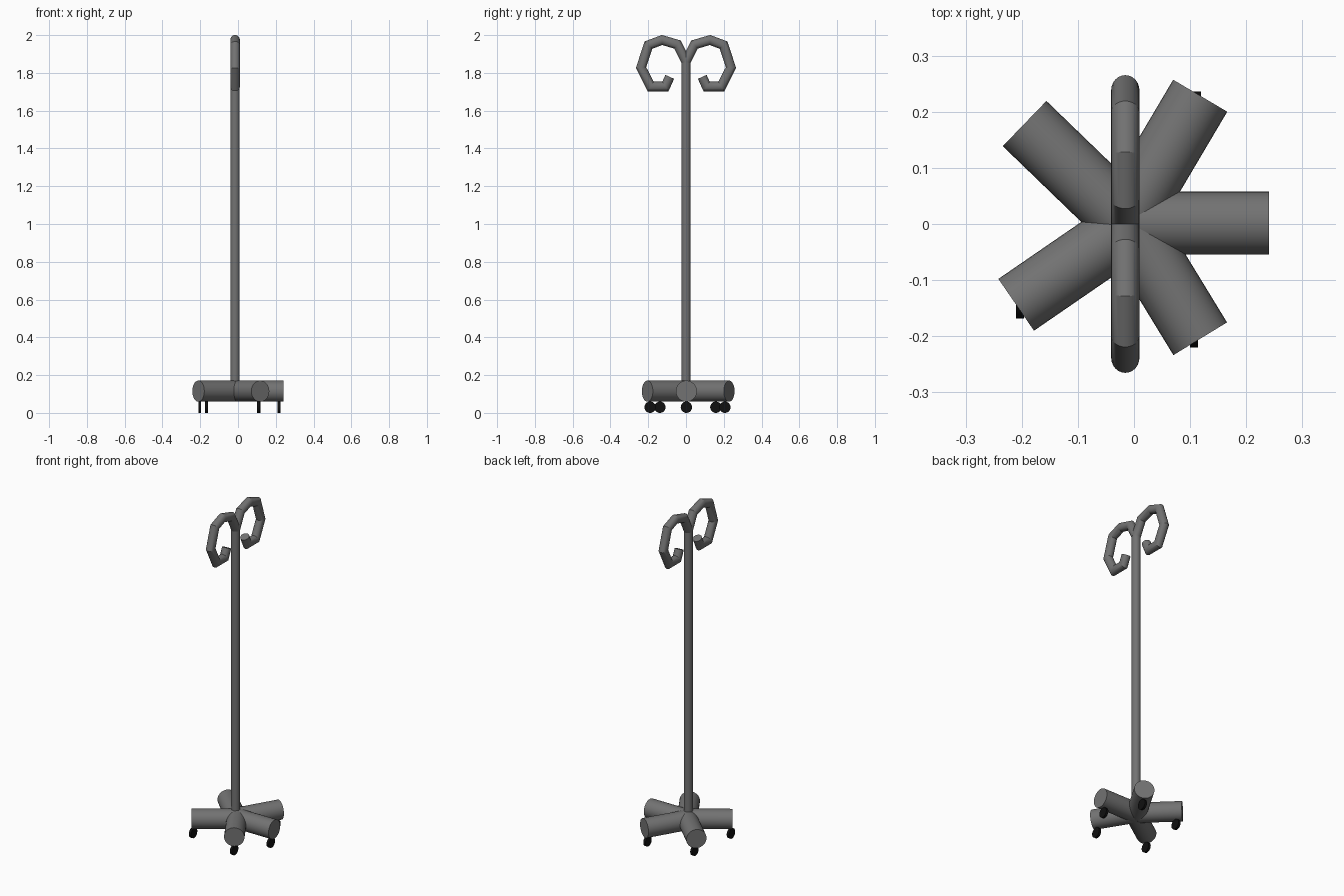
import bpy, bmesh, math
from mathutils import Vector, Matrix

if "Cube" in bpy.data.objects:
    bpy.data.objects.remove(bpy.data.objects["Cube"])

CX = -0.0155  # pole axis


def material(name, rgb):
    m = bpy.data.materials.new(name)
    m.diffuse_color = (*rgb, 1)
    m.use_nodes = True
    m.node_tree.nodes["Principled BSDF"].inputs["Base Color"].default_value = m.diffuse_color
    return m


GREY = material("grey_metal", (0.17, 0.17, 0.17))
BLACK = material("black_rubber", (0.005, 0.005, 0.005))


def finish(name, bm, mat):
    bmesh.ops.recalc_face_normals(bm, faces=bm.faces)
    me = bpy.data.meshes.new(name)
    bm.to_mesh(me)
    bm.free()
    me.materials.append(mat)
    ob = bpy.data.objects.new(name, me)
    bpy.context.collection.objects.link(ob)
    bpy.ops.object.select_all(action='DESELECT')
    ob.select_set(True)
    bpy.context.view_layer.objects.active = ob
    bpy.ops.object.shade_smooth_by_angle(angle=math.radians(25))
    return ob


def rod(name, a, b, r, mat, sides=32):
    a, b = Vector(a), Vector(b)
    d = b - a
    bm = bmesh.new()
    mtx = Matrix.Translation((a + b) / 2) @ d.to_track_quat('Z', 'Y').to_matrix().to_4x4()
    bmesh.ops.create_cone(bm, cap_ends=True, segments=sides, radius1=r,
                          radius2=r, depth=d.length, matrix=mtx)
    return finish(name, bm, mat)


def mitred_tube(name, path, r, mat, sides=24):
    """Sweep a circle along a path in the plane x = CX, mitred at the corners."""
    pts = [Vector((CX, y, z)) for y, z in path]
    dirs = [(q - p).normalized() for p, q in zip(pts, pts[1:])]
    bm = bmesh.new()
    rings = []
    for i, p in enumerate(pts):
        d0, d1 = dirs[max(i - 1, 0)], dirs[min(i, len(dirs) - 1)]
        t = (d0 + d1).normalized()
        side = Vector((1, 0, 0)).cross(t) / t.dot(d1)
        rings.append([bm.verts.new(p + Vector((r * math.cos(a), 0, 0)) + side * r * math.sin(a))
                      for a in (2 * math.pi * k / sides for k in range(sides))])
    for r0, r1 in zip(rings, rings[1:]):
        for k in range(sides):
            n = (k + 1) % sides
            bm.faces.new((r0[k], r0[n], r1[n], r1[k]))
    bm.faces.new(rings[0])
    bm.faces.new(rings[-1])
    return finish(name, bm, mat)


# Pole
rod("pole", (CX, 0, 0.115), (CX, 0, 1.86), 0.0245, GREY)

# Two curled hooks on top
curl = [(0, 1.86), (0.045, 1.95), (0.127, 1.974), (0.199, 1.947), (0.238, 1.828),
        (0.187, 1.728), (0.109, 1.728), (0.086, 1.779)]
for name, s in (("hook_right", 1), ("hook_left", -1)):
    mitred_tube(name, [(s * y, z) for y, z in curl], 0.0253, GREY)

# Five base legs: end point, heading in degrees, wheel position
legs = [
    (0.241, 0.002, 0, 0.217, 0.002),
    (0.118, 0.2286, 59.4, 0.1125, 0.206),
    (-0.195, 0.179, 136, -0.167, 0.158),
    (-0.210, -0.144, 214.5, -0.203, -0.138),
    (0.118, -0.2045, -58.6, 0.107, -0.190),
]
for i, (x, y, ang, wx, wy) in enumerate(legs, 1):
    a = math.radians(ang)
    d = Vector((math.cos(a), math.sin(a), 0))
    end = Vector((x, y, 0.115))
    rod(f"base_leg_{i}", end - d * 0.255, end, 0.056, GREY)
    rod(f"wheel_{i}", (wx - 0.0073, wy, 0.03), (wx + 0.0073, wy, 0.03), 0.03, BLACK)
